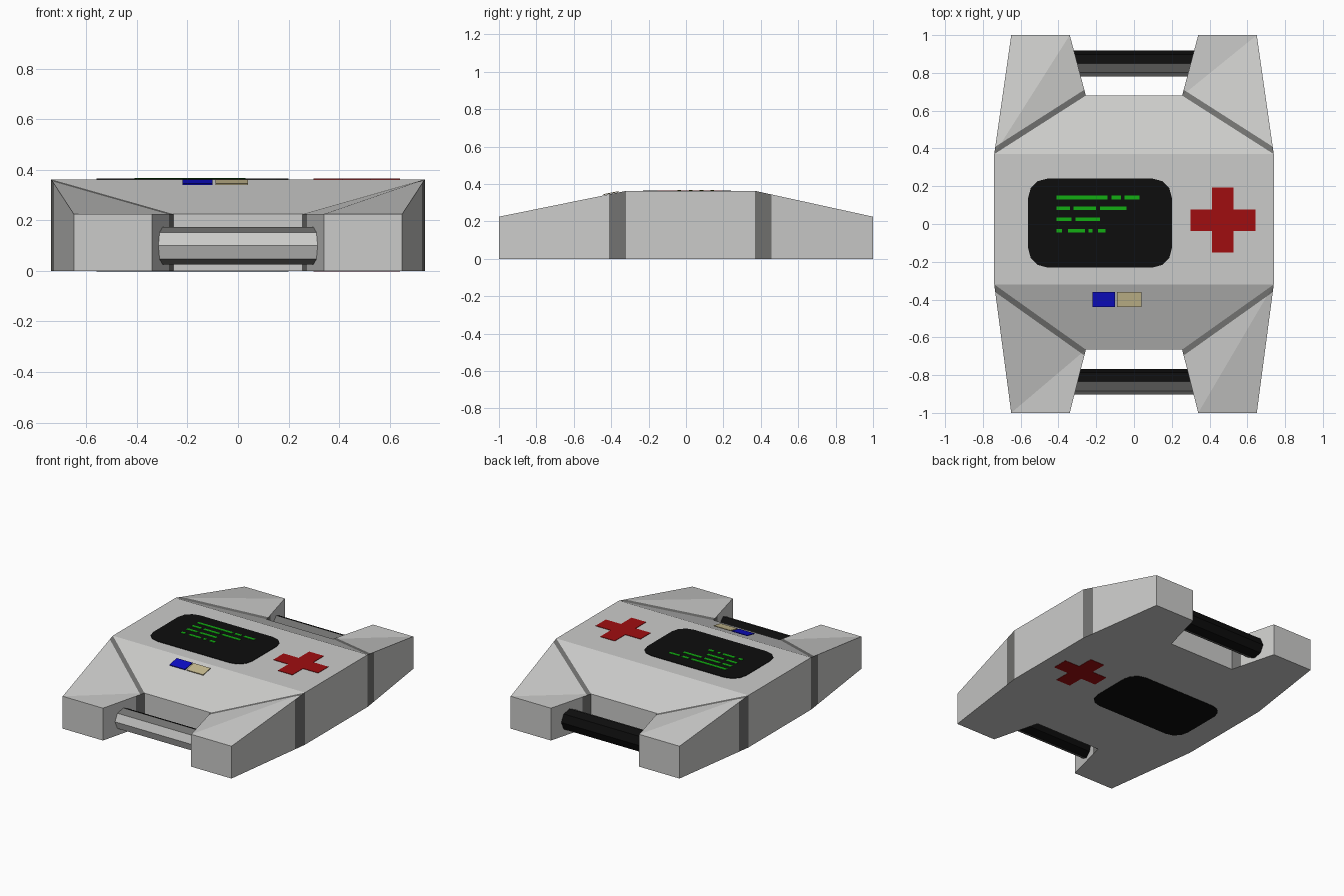
import bpy, bmesh, math
from mathutils import Vector

if "Cube" in bpy.data.objects:
    bpy.data.objects.remove(bpy.data.objects["Cube"])

TOP, LOW = 0.363, 0.225      # deck height, arm and notch height
SHOULDER = {-1: 0.32, 1: 0.37}
NOTCH = {-1: 0.665, 1: 0.68}


def material(name, rgb):
    m = bpy.data.materials.new(name)
    m.diffuse_color = (*rgb, 1)
    m.use_nodes = True
    m.node_tree.nodes["Principled BSDF"].inputs["Base Color"].default_value = m.diffuse_color
    return m


GREY = material("casing grey", (0.60, 0.60, 0.59))
BAND = material("band dark grey", (0.17, 0.17, 0.165))
BLACK = material("screen black", (0.004, 0.004, 0.004))
RED = material("cross red", (0.35, 0.004, 0.005))
GREEN = material("readout green", (0.006, 0.42, 0.006))
BLUE = material("button blue", (0.004, 0.004, 0.58))
TAN = material("button tan", (0.58, 0.50, 0.28))


def finish(bm, name, mats):
    bmesh.ops.recalc_face_normals(bm, faces=bm.faces)
    me = bpy.data.meshes.new(name)
    bm.to_mesh(me)
    bm.free()
    for m in mats:
        me.materials.append(m)
    ob = bpy.data.objects.new(name, me)
    bpy.context.collection.objects.link(ob)
    return ob


def point(kind, sx, sy):
    x, y, z = {"S": (0.74, SHOULDER[sy], TOP), "O": (0.65, 1.0, LOW),
               "I": (0.34, 1.0, LOW), "N": (0.255, NOTCH[sy], LOW)}[kind]
    return Vector((sx * x, sy * y, z))


def build_casing():
    bm = bmesh.new()
    loop = []
    for sx, sy, order in ((1, -1, "NIOS"), (1, 1, "SOIN"), (-1, 1, "NIOS"), (-1, -1, "SOIN")):
        loop += [(k, sx, sy) for k in order]
    top = {k: bm.verts.new(point(*k)) for k in loop}
    bot = {k: bm.verts.new((point(*k).x, point(*k).y, 0)) for k in loop}

    # vertical walls
    for a, b in zip(loop, loop[1:] + loop[:1]):
        bm.faces.new((bot[a], bot[b], top[b], top[a]))
    # deck and the two centre slopes
    bm.faces.new([top["S", sx, sy] for sx, sy in ((-1, -1), (1, -1), (1, 1), (-1, 1))])
    for sy in (-1, 1):
        bm.faces.new([top[k, sx, sy] for k, sx in (("S", -1), ("S", 1), ("N", 1), ("N", -1))])
    # underside
    bm.faces.new([bot[k, sx, sy] for k, sx, sy in (
        ("N", -1, -1), ("N", 1, -1), ("S", 1, -1), ("S", 1, 1),
        ("N", 1, 1), ("N", -1, 1), ("S", -1, 1), ("S", -1, -1))])
    # arms, split along alternating diagonals
    for sx in (-1, 1):
        for sy in (-1, 1):
            tris = ("SON", "OIN") if sx == sy else ("SOI", "SIN")
            for t in tris:
                bm.faces.new([top[k, sx, sy] for k in t])
            bm.faces.new([bot[k, sx, sy] for k in "SOIN"])
    bmesh.ops.recalc_face_normals(bm, faces=bm.faces)

    # dark bands wrapped round the root of each arm
    for sx in (-1, 1):
        for sy in (-1, 1):
            n0, s0 = point("N", sx, sy), point("S", sx, sy)
            d = s0 - n0
            n = Vector((-d.y, d.x, 0)).normalized()
            if n.y * sy < 0:
                n = -n

            def arm_faces():
                out = []
                for f in bm.faces:
                    c = f.calc_center_median()
                    if c.x * sx > 0 and c.y * sy > 0 and (c - n0).dot(n) > 0.001:
                        out.append(f)
                return out

            for off in (0.03, 0.067):
                fs = arm_faces()
                geom = fs + list({e for f in fs for e in f.edges}) + list({v for f in fs for v in f.verts})
                bmesh.ops.bisect_plane(bm, geom=geom, dist=1e-5, plane_co=n0 + n * off, plane_no=n)
            bm.normal_update()
            for f in arm_faces():
                dist = (f.calc_center_median() - n0).dot(n)
                if (abs(f.normal.z) < 0.3 and dist < 0.067) or (f.normal.z > 0.3 and dist < 0.03):
                    f.material_index = 1
    return finish(bm, "casing", [GREY, BAND])


def plate(name, outline, mat, z, thick=0.004):
    """Thin flat plate from an outline, rising from height z."""
    bm = bmesh.new()
    f = bm.faces.new([bm.verts.new((x, y, z)) for x, y in outline])
    ext = bmesh.ops.extrude_face_region(bm, geom=[f])["geom"]
    bmesh.ops.translate(bm, vec=(0, 0, thick), verts=[g for g in ext if isinstance(g, bmesh.types.BMVert)])
    return finish(bm, name, [mat])


def rect(x0, x1, y0, y1):
    return [(x0, y0), (x1, y0), (x1, y1), (x0, y1)]


def rounded(cx, cy, hx, hy, r, seg=3):
    pts = []
    for i, (sx, sy) in enumerate(((1, 1), (-1, 1), (-1, -1), (1, -1))):
        for k in range(seg + 1):
            a = math.pi / 2 * (i + k / seg)
            pts.append((cx + sx * (hx - r) + r * math.cos(a), cy + sy * (hy - r) + r * math.sin(a)))
    return pts


def handle(name, y):
    """Eight-sided bar: pale front, dark upper edge, black back."""
    bm = bmesh.new()
    rings = [[bm.verts.new((x, y + 0.068 * math.cos(i * math.pi / 4), 0.1 + 0.075 * math.sin(i * math.pi / 4)))
              for i in range(8)] for x in (-0.53, 0.53)]
    for i in range(8):
        j = (i + 1) % 8
        bm.faces.new((rings[0][i], rings[0][j], rings[1][j], rings[1][i]))
    for r in rings:
        bm.faces.new(r)
    bmesh.ops.recalc_face_normals(bm, faces=bm.faces)
    for f in bm.faces:
        if f.normal.y > 0.1:
            f.material_index = 2
        elif f.normal.y > -0.6:
            f.material_index = 1
    return finish(bm, name, [GREY, BAND, BLACK])


build_casing()
handle("front_handle", -0.835)
handle("rear_handle", 0.85)

# screen and cross, shown on the deck and on the underside
screen = rounded(-0.18, 0.005, 0.38, 0.235, 0.1)
cx, cy, L, w = 0.47, 0.02, 0.172, 0.056
cross = [(cx + x, cy + y) for x, y in (
    (w, w), (w, L), (-w, L), (-w, w), (-L, w), (-L, -w),
    (-w, -w), (-w, -L), (w, -L), (w, -w), (L, -w), (L, w))]
for side, z in (("top", TOP - 0.001), ("under", -0.002)):
    t = 0.004 if side == "top" else 0.003
    plate(side + "_screen", screen, BLACK, z, t)
    plate(side + "_cross", cross, RED, z, t)

# plain readout bars on the screen
rows = ((0.14, ((-0.41, -0.14), (-0.12, -0.07), (-0.05, 0.03))),
        (0.083, ((-0.41, -0.34), (-0.32, -0.20), (-0.18, -0.04))),
        (0.025, ((-0.41, -0.33), (-0.31, -0.18))),
        (-0.036, ((-0.41, -0.38), (-0.35, -0.26), (-0.24, -0.22), (-0.19, -0.15))))
for r, (y, spans) in enumerate(rows):
    for c, (x0, x1) in enumerate(spans):
        plate(f"readout_bar_{r}_{c}", rect(x0, x1, y - 0.010, y + 0.010), GREEN, TOP + 0.002, 0.003)

# two buttons on the front slope, tilted gently forward
for name, x0, x1, mat in (("blue_button", -0.22, -0.10, BLUE), ("tan_button", -0.09, 0.04, TAN)):
    ob = plate(name, rect(x0, x1, -0.44, -0.36), mat, 0, 0.005)
    for v in ob.data.vertices:
        v.co.z += 0.357 + 0.2 * (v.co.y + 0.36)
